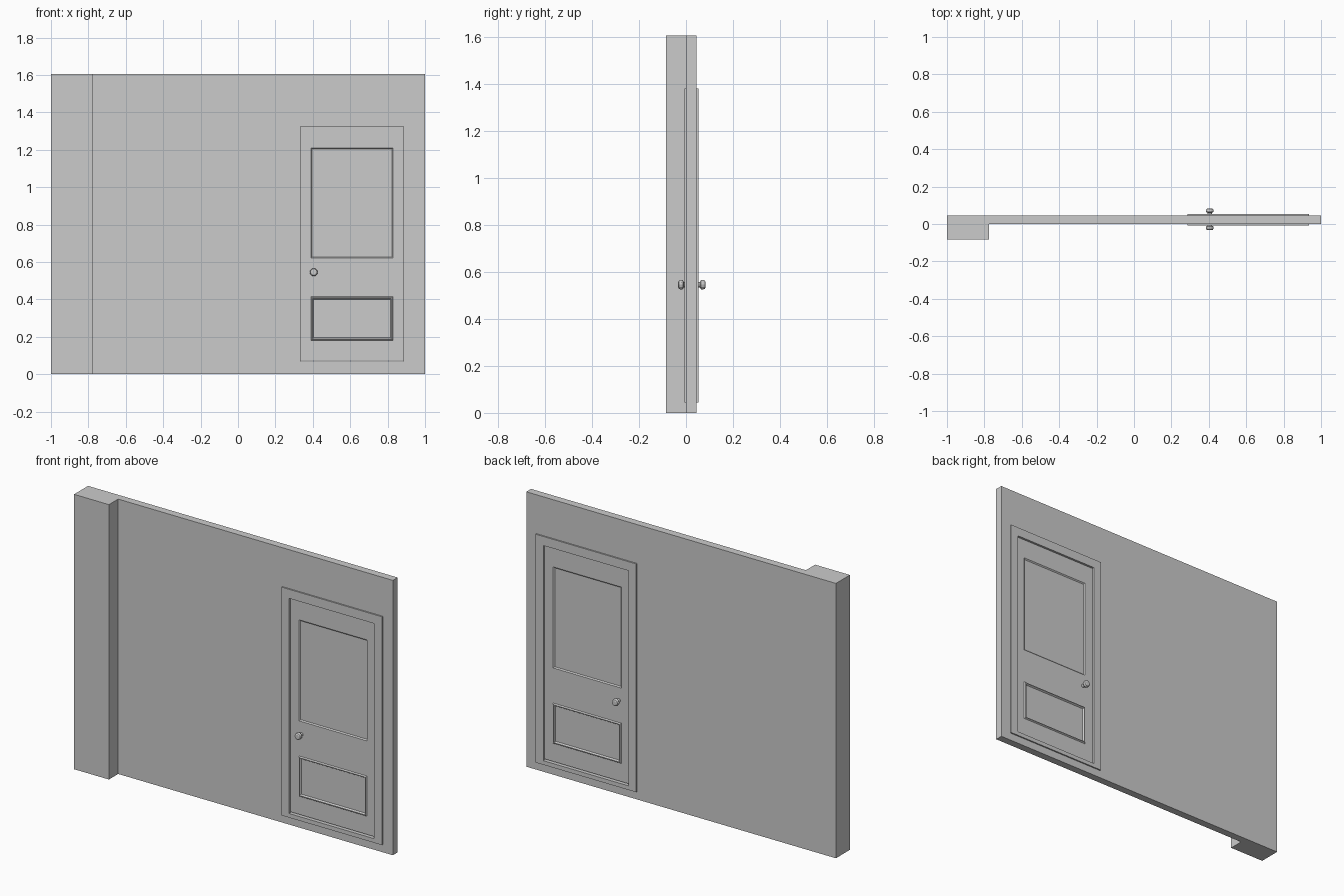
import bpy
import bmesh
import math
from mathutils import Matrix, Vector

if "Cube" in bpy.data.objects:
    bpy.data.objects.remove(bpy.data.objects["Cube"], do_unlink=True)

GREY = (0.6, 0.6, 0.6, 1)
grey = bpy.data.materials.new("plain_grey")
grey.use_nodes = True
grey.diffuse_color = GREY
grey.node_tree.nodes["Principled BSDF"].inputs["Base Color"].default_value = GREY


def add_object(name, bm):
    bmesh.ops.recalc_face_normals(bm, faces=bm.faces)
    mesh = bpy.data.meshes.new(name)
    bm.to_mesh(mesh)
    bm.free()
    mesh.materials.append(grey)
    obj = bpy.data.objects.new(name, mesh)
    bpy.context.scene.collection.objects.link(obj)
    return obj


def box_mesh(x, y, z):
    """Box from (min, max) ranges on each axis."""
    bm = bmesh.new()
    size = [b - a for a, b in (x, y, z)]
    centre = Vector([(a + b) / 2 for a, b in (x, y, z)])
    bmesh.ops.create_cube(bm, size=1, matrix=Matrix.Translation(centre) @ Matrix.Diagonal((*size, 1)))
    return bm


def cut(obj, cutter):
    mod = obj.modifiers.new("doorway", 'BOOLEAN')
    mod.operation = 'DIFFERENCE'
    mod.solver = 'EXACT'
    mod.object = cutter


# Wall with its projecting pier, extruded from one plan outline
bm = bmesh.new()
plan = [(-1, -0.084), (-0.775, -0.084), (-0.775, 0.001), (1, 0.001), (1, 0.045), (-1, 0.045)]
base = bm.faces.new([bm.verts.new((x, y, 0)) for x, y in plan])
top = bmesh.ops.extrude_face_region(bm, geom=[base])["geom"]
bmesh.ops.translate(bm, vec=(0, 0, 1.605), verts=[v for v in top if isinstance(v, bmesh.types.BMVert)])
wall = add_object("wall", bm)

# Door frame, proud of the wall on both sides
frame = add_object("door_frame", box_mesh((0.285, 0.935), (-0.007, 0.053), (0.045, 1.378)))

# Opening through wall and frame
opening = add_object("doorway_cutter", box_mesh((0.335, 0.885), (-0.2, 0.2), (0.069, 1.325)))
opening.hide_render = True
opening.hide_set(True)
opening.display_type = 'WIRE'
for part in (wall, frame):
    cut(part, opening)

# Door leaf: a slab cut along the panel outlines, then both sides shaped
PANEL_X = (0.39, 0.83)
LOWER, UPPER = (0.18, 0.415), (0.62, 1.21)
bm = box_mesh((0.335, 0.885), (0.006, 0.040), (0.074, 1.325))
cuts = [(0, x) for x in PANEL_X] + [(2, z) for z in LOWER + UPPER]
for axis, at in cuts:
    normal = Vector((0, 0, 0))
    normal[axis] = 1
    bmesh.ops.bisect_plane(bm, geom=bm.verts[:] + bm.edges[:] + bm.faces[:],
                           plane_co=normal * at, plane_no=normal)
bm.normal_update()


def panel_faces(z):
    found = []
    for f in bm.faces:
        c = f.calc_center_median()
        if abs(f.normal.y) > 0.9 and PANEL_X[0] < c.x < PANEL_X[1] and z[0] < c.z < z[1]:
            found.append(f)
    return found


upper, lower = panel_faces(UPPER), panel_faces(LOWER)
bmesh.ops.inset_individual(bm, faces=upper, thickness=0.009, depth=-0.006)
# Raised moulding around the lower panel
for thickness, depth in ((0.007, 0.007), (0.006, 0), (0.008, -0.009)):
    bmesh.ops.inset_individual(bm, faces=lower, thickness=thickness, depth=depth)
add_object("door_leaf", bm)

# Knobs: a turned profile of (radius, distance from the door face)
profile = [(0.011, 0), (0.011, 0.017), (0.019, 0.021), (0.021, 0.028), (0.018, 0.038), (0.012, 0.041)]
SIDES = 12
for name, face_y, side in (("front_knob", 0.008, -1), ("back_knob", 0.042, 1)):
    bm = bmesh.new()
    rings = []
    for radius, out in profile:
        angles = [math.tau * i / SIDES for i in range(SIDES)]
        rings.append([bm.verts.new((0.405 + radius * math.cos(a), face_y + side * out,
                                    0.545 + radius * math.sin(a))) for a in angles])
    for a, b in zip(rings, rings[1:]):
        for i in range(SIDES):
            j = (i + 1) % SIDES
            bm.faces.new((a[i], a[j], b[j], b[i]))
    bm.faces.new(rings[0])
    bm.faces.new(rings[-1])
    add_object(name, bm)
